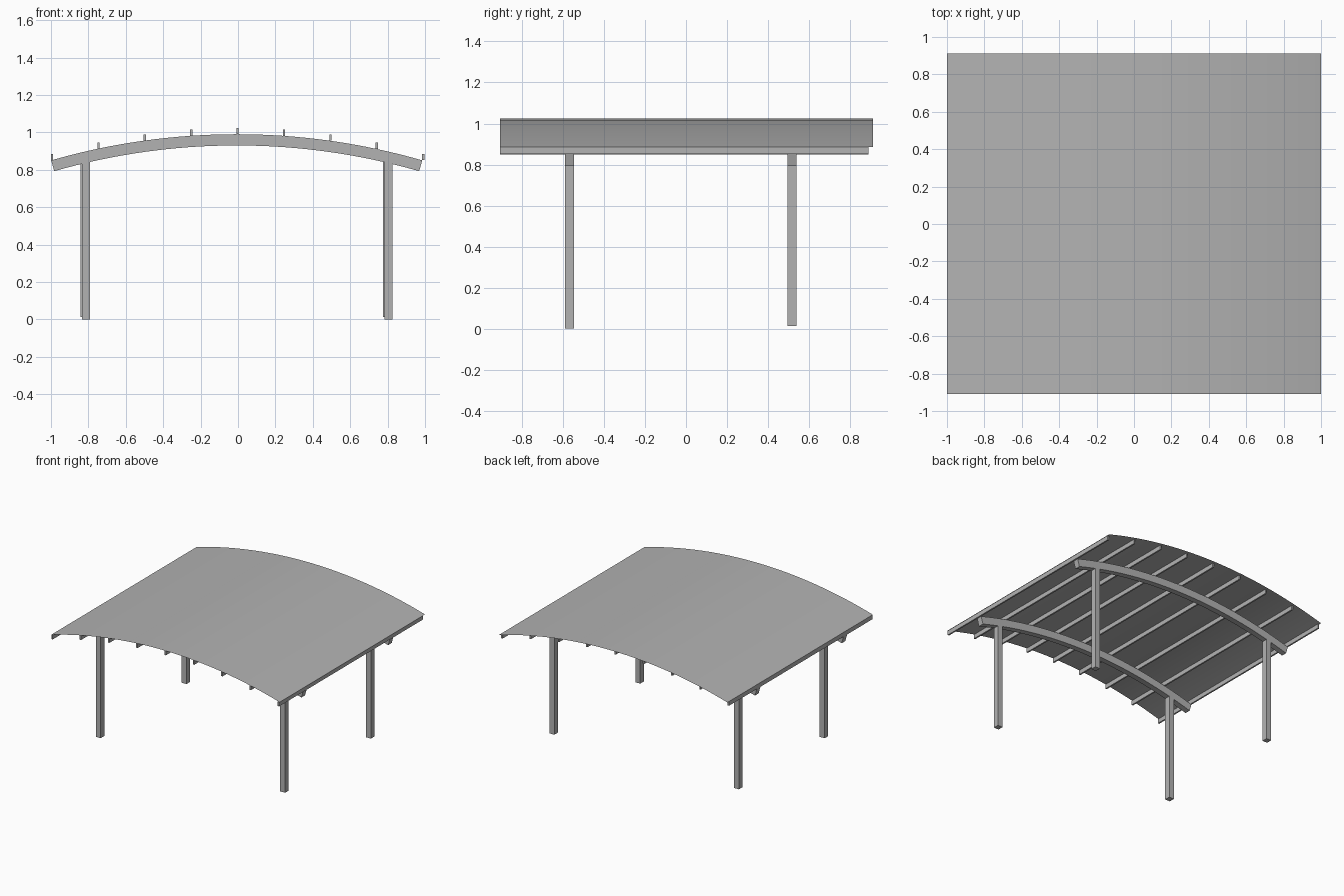
import bpy, bmesh, math

cube = bpy.data.objects.get("Cube")
if cube:
    bpy.data.objects.remove(cube, do_unlink=True)

grey = bpy.data.materials.new("light_grey")
grey.use_nodes = True
colour = (0.45, 0.45, 0.45, 1)
grey.diffuse_color = colour
grey.node_tree.nodes["Principled BSDF"].inputs["Base Color"].default_value = colour


def arc(radius, top, half, centre=0.0, steps=32):
    """Points (x, z) along a shallow arch whose crown is at height top."""
    angles = [half * (2 * i / steps - 1) for i in range(steps + 1)]
    return [(centre + radius * math.sin(a), top - radius + radius * math.cos(a)) for a in angles]


def finish(name, bm):
    mesh = bpy.data.meshes.new(name)
    bm.to_mesh(mesh)
    bm.free()
    mesh.materials.append(grey)
    obj = bpy.data.objects.new(name, mesh)
    bpy.context.collection.objects.link(obj)
    return obj


def extrude_profile(name, profile, y0, y1):
    """Closed x-z profile extruded along y."""
    bm = bmesh.new()
    face = bm.faces.new([bm.verts.new((x, y0, z)) for x, z in profile])
    out = bmesh.ops.extrude_face_region(bm, geom=[face])
    verts = [g for g in out["geom"] if isinstance(g, bmesh.types.BMVert)]
    bmesh.ops.translate(bm, verts=verts, vec=(0, y1 - y0, 0))
    bmesh.ops.recalc_face_normals(bm, faces=bm.faces)
    return finish(name, bm)


def box(name, x0, x1, y0, y1, z0, z1):
    return extrude_profile(name, [(x0, z0), (x1, z0), (x1, z1), (x0, z1)], y0, y1)


# Roof: one thin curved sheet
ROOF_R, ROOF_TOP = 3.64, 1.025
bm = bmesh.new()
rows = [[bm.verts.new((x, y, z)) for y in (-0.908, 0.912)]
        for x, z in arc(ROOF_R, ROOF_TOP, math.asin(1 / ROOF_R))]
for a, b in zip(rows, rows[1:]):
    bm.faces.new((a[0], b[0], b[1], a[1])).smooth = True
finish("roof_sheet", bm)

# Two arched beams, each on a pair of posts
BEAM_R, BEAM_TOP, DEPTH, BEAM_X = 3.59, 0.99, 0.06, -0.007
half = math.asin(0.992 / BEAM_R)
for side, y0, shift, foot in (("front", -0.59, 0, 0), ("back", 0.495, -0.008, 0.012)):
    upper = arc(BEAM_R, BEAM_TOP, half, BEAM_X)
    lower = arc(BEAM_R - DEPTH, BEAM_TOP - DEPTH, half, BEAM_X)
    extrude_profile(side + "_beam", lower + upper[::-1], y0, y0 + 0.045)
    for hand, x in (("right", -0.833), ("left", 0.783)):
        box(f"{side}_{hand}_post", x + shift, x + shift + 0.043,
            y0, y0 + 0.045, foot, 0.845)

# Purlins running front to back between beams and roof
for i in range(9):
    x = -0.994 + i * 0.248
    edge = abs(x) + 0.006
    z = ROOF_TOP - ROOF_R + math.sqrt(ROOF_R ** 2 - edge ** 2) - 0.001
    box(f"purlin_{i + 1}", x - 0.006, x + 0.006, -0.908, 0.89, z - 0.034, z)
